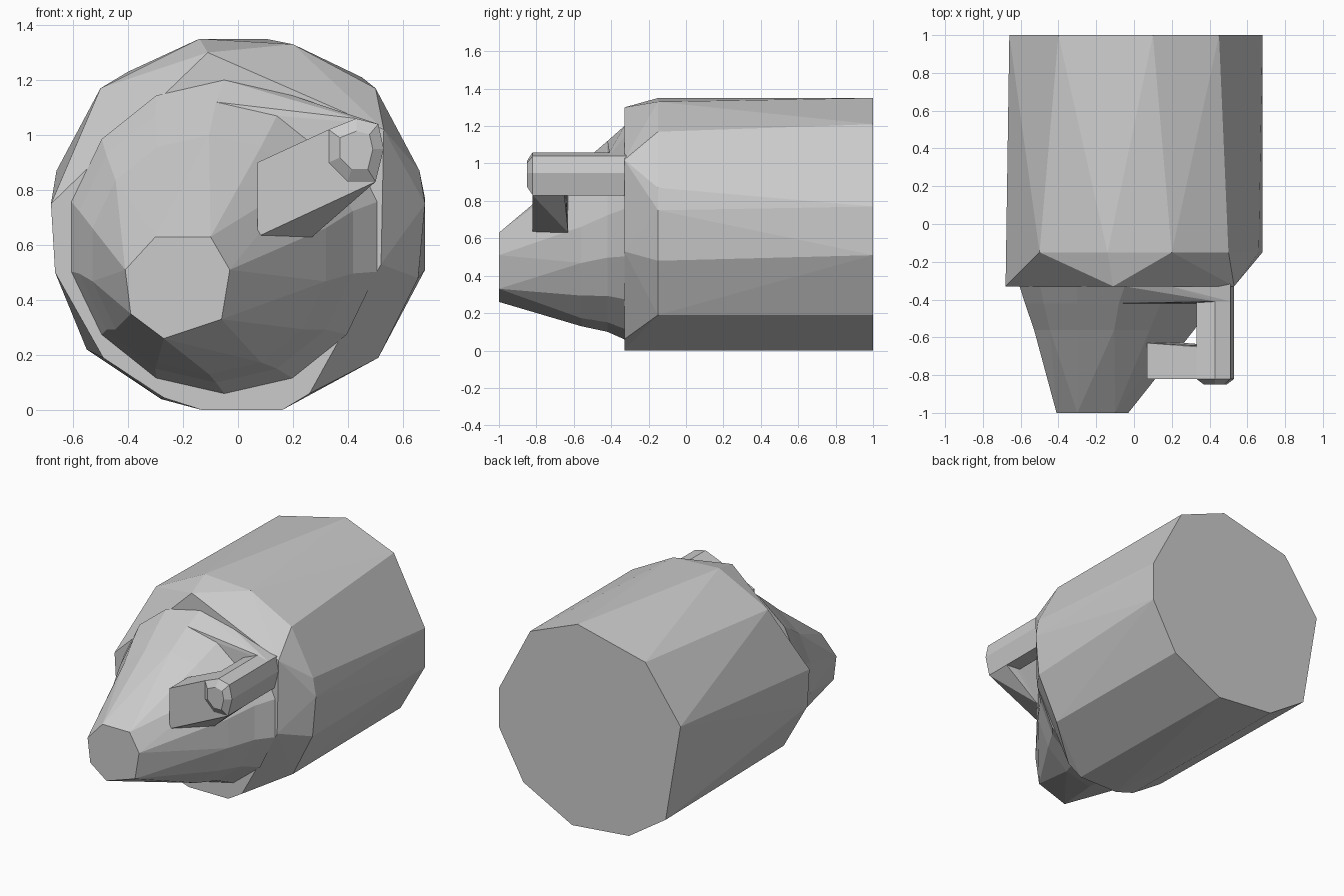
import bpy, bmesh
from math import sin, cos, pi

if "Cube" in bpy.data.objects:
    bpy.data.objects.remove(bpy.data.objects["Cube"])


def hull(name, pts):
    """Flat-faced convex part from a few key points."""
    bm = bmesh.new()
    for p in pts:
        bm.verts.new(p)
    res = bmesh.ops.convex_hull(bm, input=bm.verts[:])
    loose = [v for v in bm.verts if not v.link_faces]
    bmesh.ops.delete(bm, geom=loose, context='VERTS')
    bmesh.ops.dissolve_limit(bm, angle_limit=0.01, verts=bm.verts[:], edges=bm.edges[:])
    bmesh.ops.recalc_face_normals(bm, faces=bm.faces[:])
    me = bpy.data.meshes.new(name)
    bm.to_mesh(me)
    bm.free()
    ob = bpy.data.objects.new(name, me)
    bpy.context.collection.objects.link(ob)
    return ob


def at_y(y, xz):
    """Place an (x, z) outline at depth y."""
    return [(x, y, z) for x, z in xz]


def disc(y, cx, cz, r, n=14):
    """Regular polygon facing the front."""
    return [(cx + r * cos(2 * pi * (i + .5) / n), y, cz + r * sin(2 * pi * (i + .5) / n))
            for i in range(n)]


# Main drum: flat back, faceted shoulder, flat front
back = [(.45, 1.21), (.10, 1.35), (-.40, 1.23), (-.66, .87), (-.55, .22),
        (-.28, .04), (.14, 0), (.68, .51), (.68, .77), (.50, .19)]
shoulder = [(.20, 1.33), (-.14, 1.35), (.50, 1.17), (.66, .87), (.68, .75),
            (.655, .48), (.51, .19), (-.50, 1.17)]
front = [(-.68, .75), (-.11, 1.30), (.53, 1.02), (.52, .53), (.26, .06), (.16, 0),
         (-.13, 0), (-.27, .045), (-.49, .19), (-.665, .50)]
hull("drum", at_y(1, back) + at_y(-.15, shoulder) + at_y(-.33, front))

# Tapering neck in two bands
ring_a = disc(-.33, -.05, .63, .57)
ring_b = disc(-.42, -.08, .61, .51)
ring_c = disc(-.56, -.105, .565, .435)
hull("neck_rear_band", ring_a + ring_b)
hull("neck_front_band", ring_b + ring_c)

# Nose cone ending in a small faceted tip
tip = [(-.41, .51), (-.30, .63), (-.10, .63), (-.03, .51), (-.06, .33),
       (-.27, .26), (-.39, .35)]
hull("nose_cone", ring_c + at_y(-1, tip))

# Side pipe: straight run along the drum axis with a rounded front end
pipe = [(.33, .90), (.33, 1.02), (.43, 1.06), (.51, 1.04), (.53, .95),
        (.50, .83), (.40, .83)]
cap = [(.43 + (x - .43) * .6, .945 + (z - .945) * .6) for x, z in pipe]
hull("pipe_run", at_y(-.30, pipe) + at_y(-.82, pipe) + at_y(-.85, cap))

# Pipe elbow reaching down into the nose cone
root = [(.07, .63), (.07, .90), (.27, .63)]
hull("pipe_elbow", at_y(-.63, root) + at_y(-.82, root[:2]) + [(.2, -.80, .68)]
     + at_y(-.65, pipe) + at_y(-.82, pipe))

# Web joining the upper neck to the pipe
upper = [p for p in ring_a + ring_b if p[2] > .83]
hull("neck_web", upper + at_y(-.33, pipe) + at_y(-.41, pipe))
